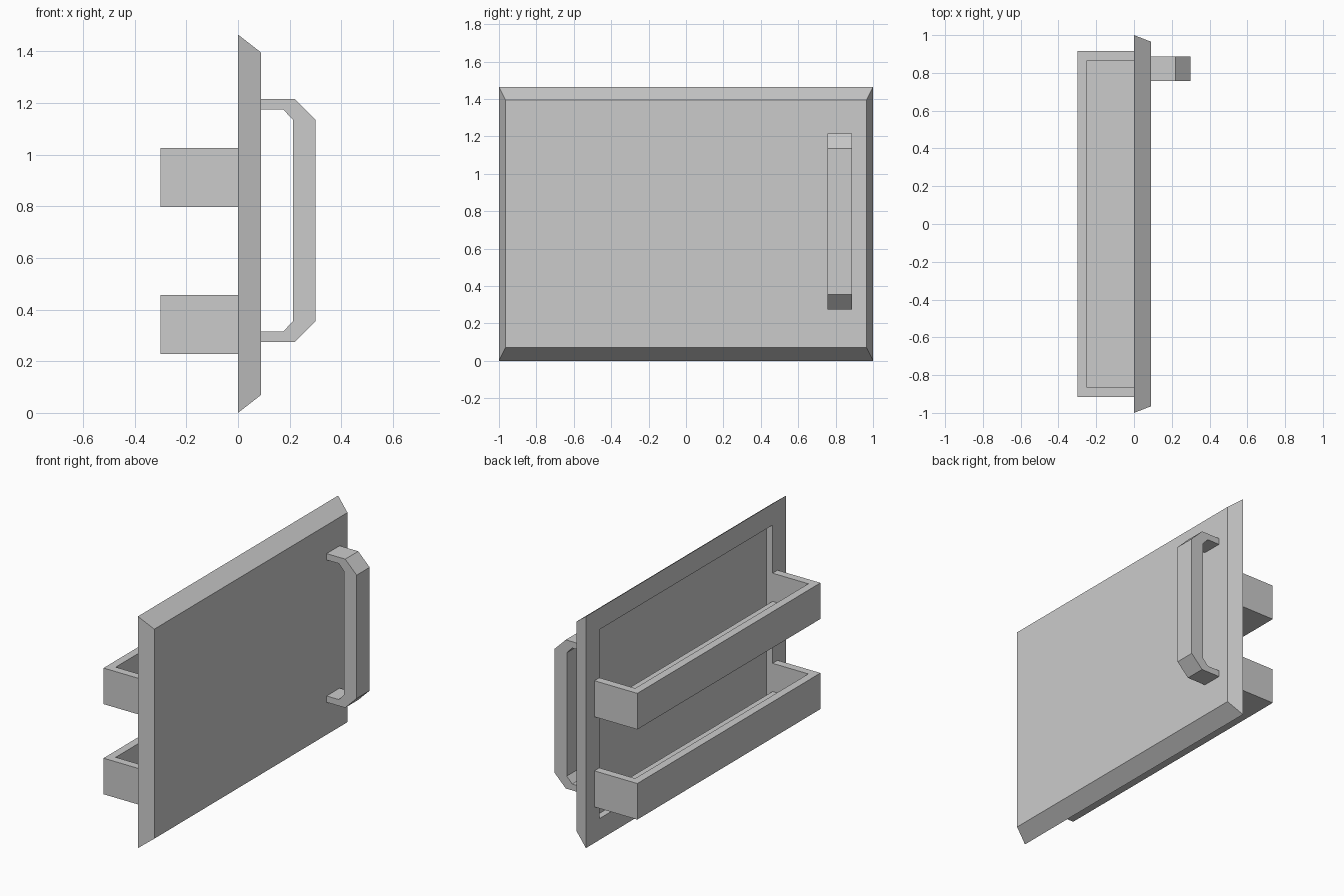
import bpy, bmesh
from mathutils import Vector

if "Cube" in bpy.data.objects:
    bpy.data.objects.remove(bpy.data.objects["Cube"])


def finish(name, bm):
    bmesh.ops.recalc_face_normals(bm, faces=bm.faces)
    mesh = bpy.data.meshes.new(name)
    bm.to_mesh(mesh)
    bm.free()
    obj = bpy.data.objects.new(name, mesh)
    bpy.context.collection.objects.link(obj)
    return obj


def extrude(bm, points, offset):
    """Solid prism from a closed outline."""
    face = bm.faces.new([bm.verts.new(p) for p in points])
    res = bmesh.ops.extrude_face_region(bm, geom=[face], use_keep_orig=True)
    verts = [v for v in res["geom"] if isinstance(v, bmesh.types.BMVert)]
    bmesh.ops.translate(bm, verts=verts, vec=Vector(offset))


# Door panel: bevelled front, full-size back with a shallow recess
bm = bmesh.new()
rings = []
for x, y, z0, z1 in [(0.09, 0.965, 0.07, 1.395), (0, 1, 0, 1.465),
                     (0, 0.863, 0.135, 1.33), (0.04, 0.863, 0.135, 1.33)]:
    rings.append([bm.verts.new((x, a, b))
                  for a, b in [(-y, z0), (y, z0), (y, z1), (-y, z1)]])
for a, b in zip(rings, rings[1:]):
    for i in range(4):
        j = (i + 1) % 4
        bm.faces.new((a[i], a[j], b[j], b[i]))
bm.faces.new(rings[0])
bm.faces.new(rings[-1])
finish("door_panel", bm)

# Shelf bins: U-shaped wall plus floor, open at the top and towards the door
D, W, T, H = 0.30, 0.915, 0.05, 0.228
for name, z in [("lower_shelf", 0.228), ("upper_shelf", 0.798)]:
    bm = bmesh.new()
    wall = [(0, W), (-D, W), (-D, -W), (0, -W),
            (0, T - W), (T - D, T - W), (T - D, W - T), (0, W - T)]
    extrude(bm, [(x, y, z) for x, y in wall], (0, 0, H))
    floor = [(0, W - T), (T - D, W - T), (T - D, T - W), (0, T - W)]
    extrude(bm, [(x, y, z) for x, y in floor], (0, 0, T))
    finish(name, bm)

# Handle: half profile mirrored about its mid height
MID = 0.745
half = [(0.09, 0.47), (0.22, 0.47), (0.30, 0.39)]
inner = [(0.213, 0.39), (0.175, 0.43), (0.09, 0.43)]
outline = (half + [(x, -z) for x, z in reversed(half)]
           + [(x, -z) for x, z in reversed(inner)] + inner)
bm = bmesh.new()
extrude(bm, [(x, 0.757, MID + z) for x, z in outline], (0, 0.13, 0))
finish("handle", bm)
